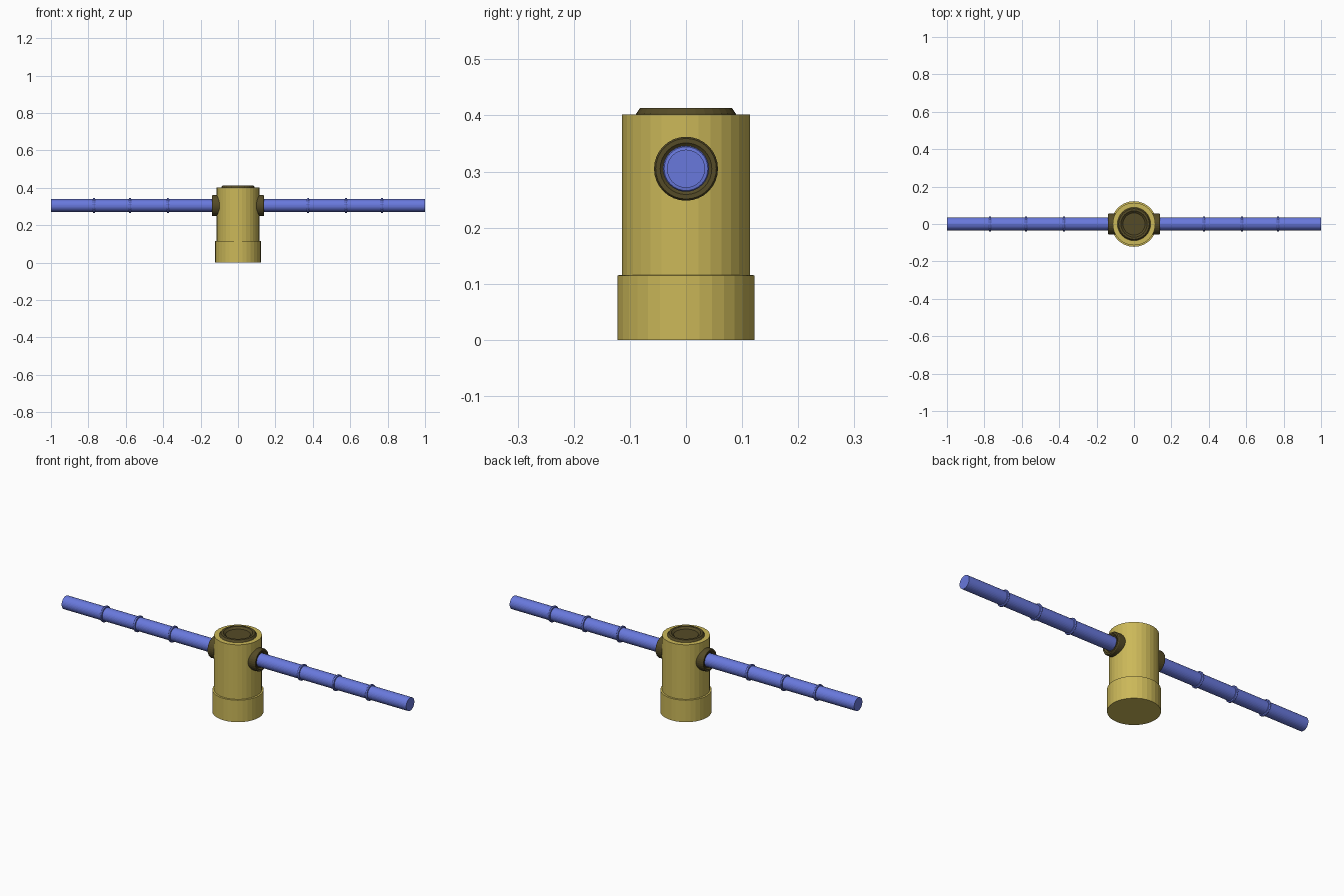
import bpy, bmesh
from math import sin, cos, pi
from mathutils import Matrix

if "Cube" in bpy.data.objects:
    bpy.data.objects.remove(bpy.data.objects["Cube"])

def material(name, rgb):
    m = bpy.data.materials.new(name)
    m.diffuse_color = (*rgb, 1)
    m.use_nodes = True
    m.node_tree.nodes["Principled BSDF"].inputs["Base Color"].default_value = m.diffuse_color
    return m

BRASS = material("brass", (0.60, 0.48, 0.10))
DARK = material("dark_brass", (0.09, 0.07, 0.02))
BLUE = material("blue", (0.14, 0.19, 0.72))

def lathe(name, profile, mat, matrix=Matrix(), sides=32):
    """Revolve (radius, height) points about z, cap both ends, then transform."""
    bm = bmesh.new()
    rings = [[bm.verts.new((r * cos(2 * pi * i / sides), r * sin(2 * pi * i / sides), z))
              for i in range(sides)] for r, z in profile]
    for a, b in zip(rings, rings[1:]):
        for i in range(sides):
            j = (i + 1) % sides
            bm.faces.new((a[i], a[j], b[j], b[i]))
    bm.faces.new(rings[0][::-1])
    bm.faces.new(rings[-1])
    bm.transform(matrix)
    bmesh.ops.recalc_face_normals(bm, faces=bm.faces)
    mesh = bpy.data.meshes.new(name)
    bm.to_mesh(mesh)
    bm.free()
    mesh.materials.append(mat)
    ob = bpy.data.objects.new(name, mesh)
    bpy.context.collection.objects.link(ob)
    return ob

# Hub body with wider foot
lathe("hub_body", [(0.122, 0), (0.122, 0.115), (0.114, 0.116), (0.114, 0.402)], BRASS)

# Dished collar on top
lathe("top_collar", [(0.089, 0.400), (0.089, 0.403), (0.082, 0.413), (0.070, 0.413),
                     (0.059, 0.404)], DARK)

# Side arms: collar, rod and three grip rings each
for side, s in (("right", 1), ("left", -1)):
    along_x = Matrix.Translation((0, 0, 0.305)) @ Matrix.Rotation(s * pi / 2, 4, 'Y')
    lathe(side + "_collar", [(0.057, 0.09), (0.057, 0.134), (0.054, 0.139), (0.046, 0.139),
                             (0.038, 0.132)], DARK, along_x)
    lathe(side + "_rod", [(0.034, 0.10), (0.034, 1.0)], BLUE, along_x)
    for n, x in enumerate((0.375, 0.577, 0.770)):
        lathe(f"{side}_ring_{n + 1}", [(0.033, x - 0.006), (0.039, x - 0.005), (0.041, x - 0.002),
                                       (0.041, x + 0.002), (0.039, x + 0.005), (0.033, x + 0.006)],
              BLUE, along_x)
